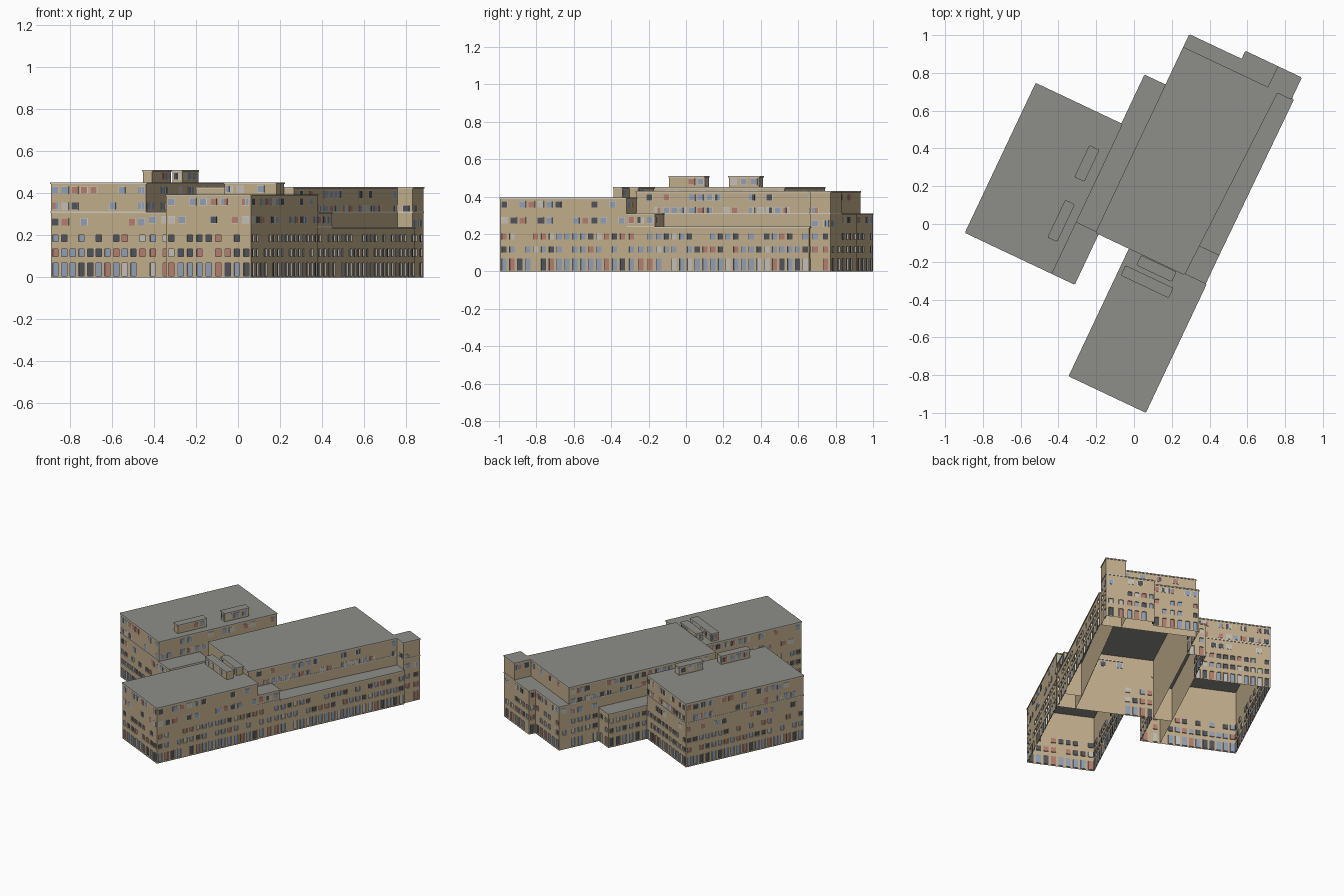
import bpy, math, random
from mathutils import Vector

if "Cube" in bpy.data.objects:
    bpy.data.objects.remove(bpy.data.objects["Cube"])

random.seed(7)
ANG = math.radians(64.7)
U = Vector((math.cos(ANG), math.sin(ANG), 0))      # along the long wing
V = Vector((math.sin(ANG), -math.cos(ANG), 0))     # across it
Z = Vector((0, 0, 1))


def mat(name, rgb):
    m = bpy.data.materials.new(name)
    m.diffuse_color = (*rgb, 1)
    m.use_nodes = True
    m.node_tree.nodes["Principled BSDF"].inputs["Base Color"].default_value = m.diffuse_color
    return m


MATS = [mat("tan wall", (.54, .425, .265)), mat("grey roof", (.27, .27, .25)),
        mat("cream trim", (.66, .62, .54)), mat("blue glass", (.29, .36, .48)),
        mat("dark glass", (.08, .09, .105)), mat("salmon glass", (.46, .21, .16)),
        mat("pale glass", (.55, .53, .49))]
WALL, ROOF, TRIM, BLUE, DARK, SALMON, PALE = range(7)


class Mesh:
    """Collects faces with a material each."""
    def __init__(self):
        self.v, self.f, self.m = [], [], []

    def face(self, pts, m):
        n = len(self.v)
        self.v += [tuple(p) for p in pts]
        self.f.append(range(n, n + len(pts)))
        self.m.append(m)

    def quad(self, p, d, w, z0, z1, m):
        # flat upright panel
        self.face([p + Z * z0, p + d * w + Z * z0, p + d * w + Z * z1, p + Z * z1], m)

    def plate(self, p, d, n, w, z0, z1, t, m, side, top=None):
        # thin box on a wall (t > 0), or a recess into it (t < 0)
        q = [p + Z * z0, p + d * w + Z * z0, p + d * w + Z * z1, p + Z * z1]
        o = [c + n * t for c in q]
        self.face(o, m)
        for i in range(4):
            j = (i + 1) % 4
            self.face([q[i], q[j], o[j], o[i]], top if i == 2 and top is not None else side)

    def build(self, name):
        me = bpy.data.meshes.new(name)
        me.from_pydata(self.v, [], [list(f) for f in self.f])
        for m in MATS:
            me.materials.append(m)
        me.polygons.foreach_set("material_index", self.m)
        me.update()
        ob = bpy.data.objects.new(name, me)
        bpy.context.collection.objects.link(ob)


def at(p):
    return V * p[0] + U * p[1]


def rect(a0, b0, a1, b1):
    return [(a0, b0), (a1, b0), (a1, b1), (a0, b1)]


def pick():
    return random.choices([BLUE, DARK, SALMON, PALE], [40, 26, 20, 14])[0]


# lower storeys: centre height, window height, chance of an opening
LOWER = [(.037, .062, .95), (.117, .034, .88), (.186, .032, .75)]


def upper_rows(h):
    n = round((h - .225) / .072)
    return [(.188 + (h - .224) * i / n, .032, .62) for i in range(1, n + 1)]


def lower_wall(body, win, p, d, n, L):
    """Wall with recessed windows in the lower storeys; returns its top height."""
    z = 0
    count = max(1, int(L / .045))
    cell = L / count
    for zc, wh, chance in LOWER:
        lo, hi = zc - wh / 2, zc + wh / 2
        body.quad(p, d, L, z, lo, WALL)
        x = 0
        for k in range(count):
            if random.random() > chance:
                continue
            w = min(cell * .7, .031)
            s = cell * k + (cell - w) / 2
            body.quad(p + d * x, d, s - x, lo, hi, WALL)
            win.plate(p + d * s, d, n, w, lo, hi, -.007, pick(), TRIM)
            # frame jamb
            win.plate(p + d * s, d, n, .003, lo, hi, .002, TRIM, TRIM)
            x = s + w
        body.quad(p + d * x, d, L - x, lo, hi, WALL)
        z = hi
    return z


def block(name, poly, h, exposed, base=0.0, ledges=()):
    """Open-bottomed prism; exposed = lowest visible height per side or None."""
    body, win = Mesh(), Mesh()
    pts = [at(p) for p in poly]
    body.face([p + Z * h for p in pts], ROOF)
    for i, z0 in enumerate(exposed):
        p, q = pts[i], pts[(i + 1) % len(pts)]
        d = (q - p)
        L = d.length
        d.normalize()
        n = d.cross(Z)
        start = base
        if z0 == 0:
            start = lower_wall(body, win, p, d, n, L)
        body.quad(p, d, L, start, h, WALL)
        if z0 is None:
            continue
        # roof cornice and string courses
        body.plate(p, d, n, L, h - .007, h, .004, TRIM, TRIM, ROOF)
        for z in ledges:
            if z > z0:
                body.plate(p, d, n, L, z - .003, z + .003, .003, TRIM, TRIM)
        # flush windows of the upper storeys
        layout = [(h - .03, .03, .8)] if base else upper_rows(h)
        for zc, wh, chance in layout:
            lo, hi = zc - wh / 2, zc + wh / 2
            if lo < z0 + .003 or hi > h - .007:
                continue
            count = max(1, int(L / .05))
            cell = L / count
            for k in range(count):
                if random.random() > chance:
                    continue
                w = min(cell * .75, .034)
                s = p + d * (cell * k + (cell - w) / 2)
                win.plate(s - d * .002, d, n, w + .004, lo - .002, hi + .002, .001, TRIM, TRIM)
                panes = 2 if random.random() < .3 else 1
                pw = w / panes - .001
                for j in range(panes):
                    c = pick()
                    win.plate(s + d * (w / panes * j), d, n, pw, lo, hi, .002, c, c)
    body.build(name)
    if win.f:
        win.build(name + "_windows")


# West building and the two links to the main building
block("west_building", rect(-.786, -.421, -.284, .449), .45, [0, .31, 0, 0], ledges=(.31,))
block("south_link", rect(-.284, -.421, -.15, -.125), .31, [0, 0, .24, None])
block("north_link", [(-.284, -.125), (-.161, -.125), (-.161, .735), (-.284, .735), (-.284, .449)],
      .24, [None, None, 0, 0, None])

# Main building with its lower terraces
block("main_building", [(-.161, -.126), (.033, -.126), (.354, -.126), (.387, .955),
                        (-.161, .955), (-.161, .735)], .43,
      [0, .395, .24, .31, 0, .24], ledges=(.31,))
block("east_terrace", [(.354, .04), (.475, .04), (.48, .955), (.387, .955)], .24,
      [None, 0, 0, None])
block("east_step", rect(.354, -.126, .475, .04), .31, [None, 0, .24, None], ledges=(.24,))
block("corner_tower", rect(.335, .955, .468, 1.077), .43, [.24, 0, 0, .31], ledges=(.31,))
block("north_terrace", [(-.161, .955), (.335, .955), (.335, 1.077), (.145, 1.077),
                        (.145, 1.03), (-.161, 1.03)], .31, [None, None, 0, 0, 0, 0])

# South wing
block("south_wing", rect(.035, -.873, .48, -.126), .395, [0, 0, .31, 0])

# Rooftop plant rooms
for i, (r, z0, z1) in enumerate([((-.388, .094, -.337, .273), .45, .51),
                                 ((-.380, -.256, -.331, -.044), .45, .51),
                                 ((.057, -.272, .330, -.221), .395, .45),
                                 ((.108, -.188, .308, -.137), .395, .45)]):
    block(f"plant_room_{i + 1}", rect(*r), z1, [z0] * 4, base=z0)
